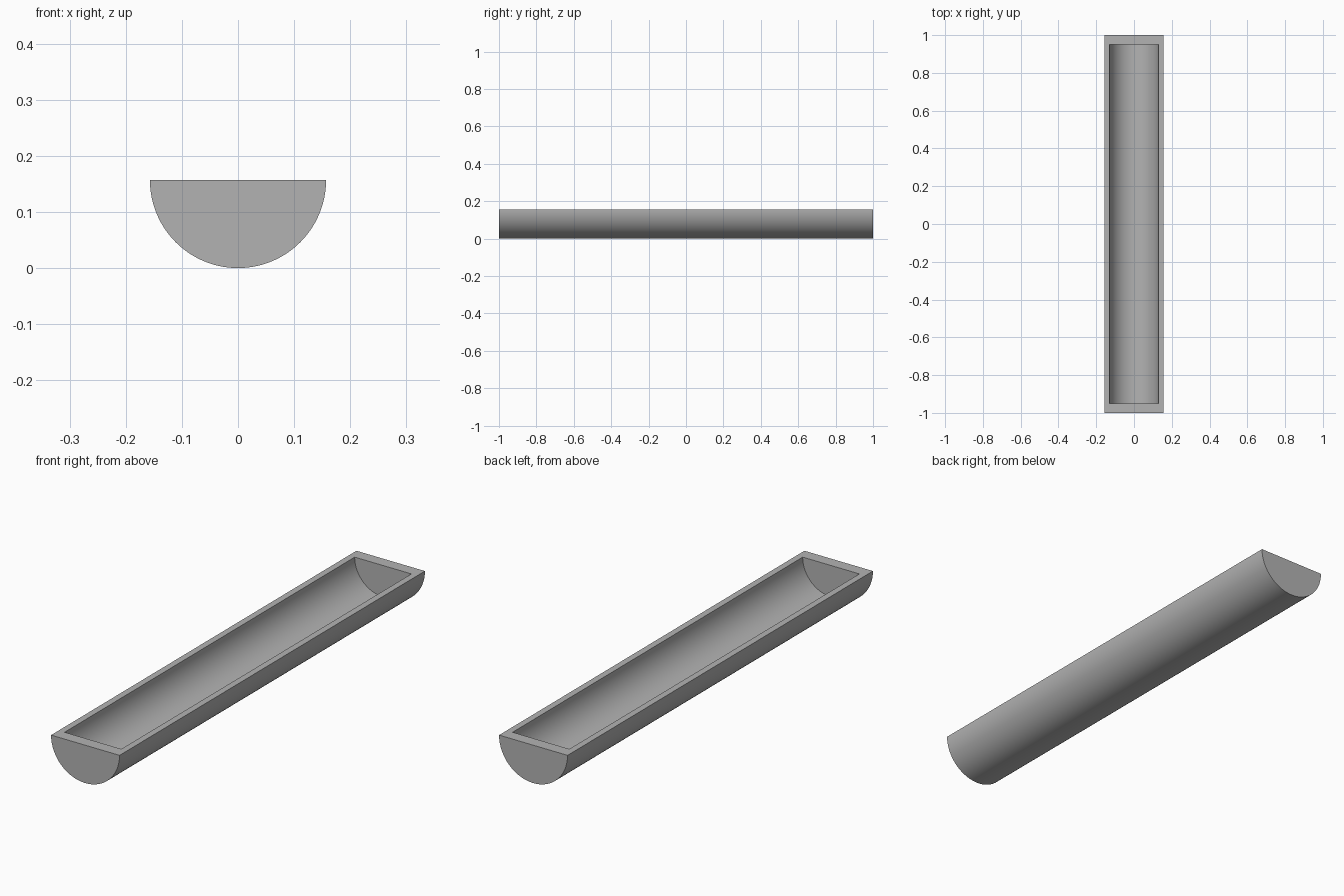
import bpy
import bmesh
from math import cos, sin, pi, radians

cube = bpy.data.objects.get("Cube")
if cube:
    bpy.data.objects.remove(cube, do_unlink=True)

RADIUS, INNER_RADIUS = 0.157, 0.13
HALF_LENGTH, INNER_HALF_LENGTH = 1.0, 0.95
SEGMENTS = 64

grey = bpy.data.materials.new("plain grey")
grey.use_nodes = True
colour = (0.45, 0.45, 0.45, 1)
grey.diffuse_color = colour
grey.node_tree.nodes["Principled BSDF"].inputs["Base Color"].default_value = colour

bm = bmesh.new()


def half_round(radius, half_length):
    """Half-cylinder surface with closed ends and an open top; returns its two arcs."""
    arcs = []
    for y in (-half_length, half_length):
        angles = [pi + pi * i / SEGMENTS for i in range(SEGMENTS + 1)]
        arcs.append([bm.verts.new((radius * cos(a), y, RADIUS + radius * sin(a)))
                     for a in angles])
    front, back = arcs
    faces = [bm.faces.new((front[i], front[i + 1], back[i + 1], back[i]))
             for i in range(SEGMENTS)]
    faces += [bm.faces.new(front[::-1]), bm.faces.new(back)]
    return front, back


def top_corners(arcs):
    front, back = arcs
    return [front[0], front[-1], back[-1], back[0]]


# Outer shell and hollow
outer = top_corners(half_round(RADIUS, HALF_LENGTH))
inner = top_corners(half_round(INNER_RADIUS, INNER_HALF_LENGTH))

# Flat rim joining the two
for i in range(4):
    j = (i + 1) % 4
    bm.faces.new((outer[i], outer[j], inner[j], inner[i]))

bmesh.ops.recalc_face_normals(bm, faces=bm.faces)
mesh = bpy.data.meshes.new("trough")
bm.to_mesh(mesh)
bm.free()
mesh.materials.append(grey)

trough = bpy.data.objects.new("trough", mesh)
bpy.context.collection.objects.link(trough)
bpy.ops.object.select_all(action="DESELECT")
trough.select_set(True)
bpy.context.view_layer.objects.active = trough
bpy.ops.object.shade_smooth_by_angle(angle=radians(30))
